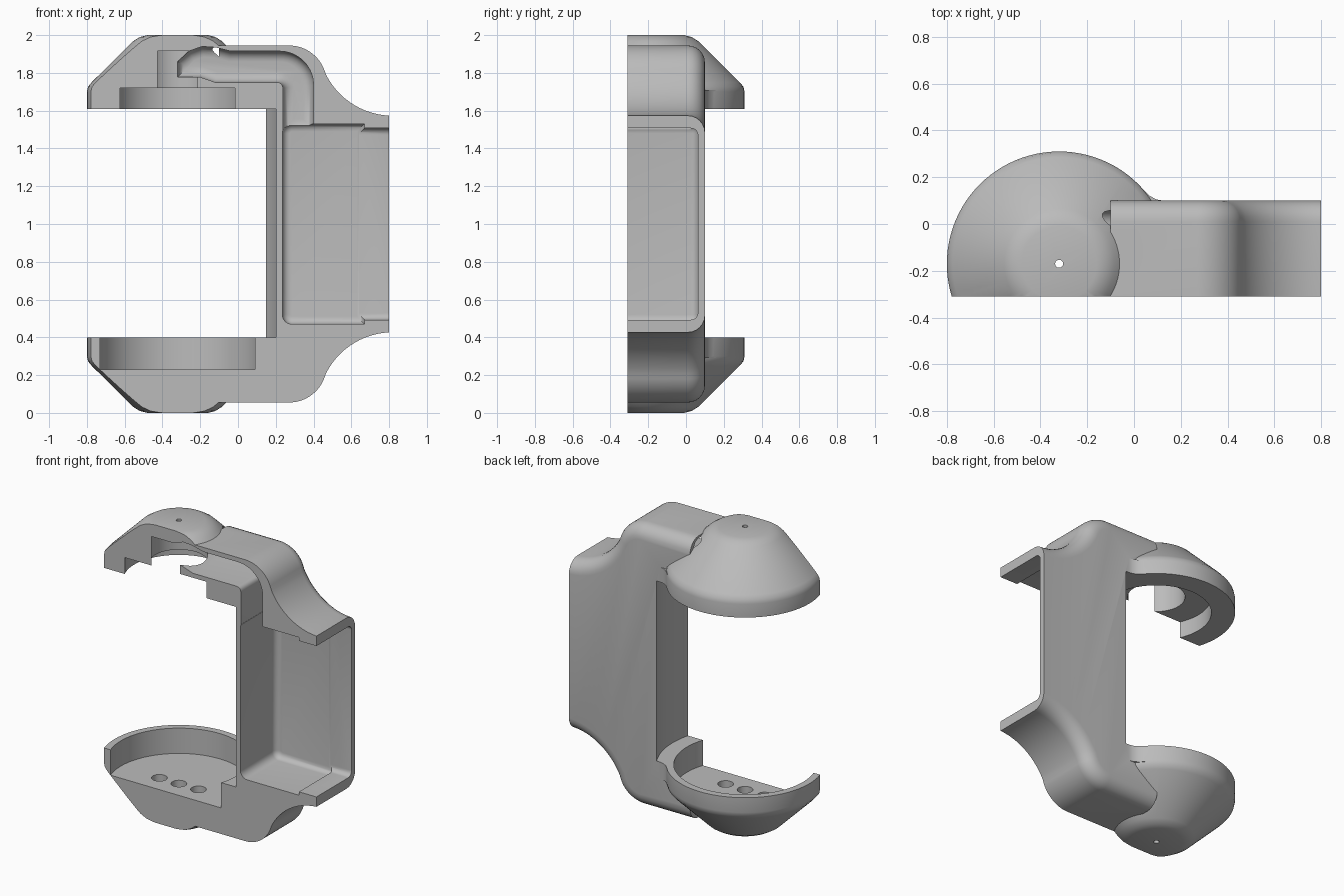
import bpy, bmesh
from math import sin, cos, pi, radians

if "Cube" in bpy.data.objects:
    bpy.data.objects.remove(bpy.data.objects["Cube"], do_unlink=True)

AXIS_X, AXIS_Y, CUT_Y = -0.32, -0.17, -0.31

grey = bpy.data.materials.new("plain grey")
grey.use_nodes = True
grey.diffuse_color = (0.5, 0.5, 0.5, 1)
grey.node_tree.nodes["Principled BSDF"].inputs["Base Color"].default_value = (0.5, 0.5, 0.5, 1)


def finish(name, bm):
    bmesh.ops.recalc_face_normals(bm, faces=bm.faces)
    mesh = bpy.data.meshes.new(name)
    bm.to_mesh(mesh)
    bm.free()
    mesh.materials.append(grey)
    ob = bpy.data.objects.new(name, mesh)
    bpy.context.collection.objects.link(ob)
    return ob


def arc(cx, cz, r, a0, a1, n=14):
    angles = [radians(a0 + (a1 - a0) * i / n) for i in range(n + 1)]
    return [(cx + r * cos(a), cz + r * sin(a)) for a in angles]


def prism(name, outline, back, bevel):
    """Extrude an x-z outline to the back and round its back rim."""
    bm = bmesh.new()
    face = bm.faces.new([bm.verts.new((x, CUT_Y - 0.1, z)) for x, z in outline])
    new = bmesh.ops.extrude_face_region(bm, geom=[face])["geom"]
    for v in new:
        if isinstance(v, bmesh.types.BMVert):
            v.co.y = back
    xs = [x for x, z in outline]
    rim = [e for e in bm.edges if all(v.co.y > back - 1e-4 for v in e.verts)
           and not any(all(abs(v.co.x - end) < 1e-4 for v in e.verts)
                       for end in (min(xs), max(xs)) if name == "frame")]
    bmesh.ops.recalc_face_normals(bm, faces=bm.faces)
    bmesh.ops.bevel(bm, geom=rim, offset=bevel, segments=6, profile=0.5,
                    affect='EDGES', clamp_overlap=False)
    return finish(name, bm)


def lathe(name, profile, x=AXIS_X, n=96):
    """Closed solid of revolution from (radius, z) points."""
    bm = bmesh.new()
    rings = [[bm.verts.new((x + r * cos(2 * pi * i / n), AXIS_Y + r * sin(2 * pi * i / n), z))
              for i in range(n)] for r, z in profile]
    for a, b in zip(rings, rings[1:]):
        for i in range(n):
            j = (i + 1) % n
            bm.faces.new((a[i], a[j], b[j], b[i]))
    bm.faces.new(rings[0])
    bm.faces.new(rings[-1])
    return finish(name, bm)


def drum(name, r, z0, z1, x=AXIS_X, n=96):
    return lathe(name, [(r, z0), (r, z1)], x, n)


def combine(target, other, operation):
    mod = target.modifiers.new("join", 'BOOLEAN')
    mod.operation, mod.object, mod.solver = operation, other, 'EXACT'
    bpy.ops.object.select_all(action='DESELECT')
    bpy.context.view_layer.objects.active = target
    target.select_set(True)
    bpy.ops.object.modifier_apply(modifier=mod.name)
    bpy.data.objects.remove(other, do_unlink=True)


# Upright frame: shoulders curve out then sweep into the mouth, mirrored about z = 1
shoulder = [(-0.1, 1.945)] + arc(0.27, 1.745, 0.2, 90, 22.2) \
    + arc(0.82, 1.97, 0.397, 202.2, 267.1)[1:]
frame = prism("frame", shoulder + [(x, 2 - z) for x, z in reversed(shoulder)], 0.1, 0.09)

# Conical end cups, with a small web beside the frame
cup = [(0.16, 0), (0.2, 0.01), (0.235, 0.032), (0.455, 0.25), (0.474, 0.273),
       (0.48, 0.3), (0.48, 0.45)]
for flip in (False, True):
    level = (lambda z: 2 - z) if flip else (lambda z: z)
    combine(frame, lathe("cup", [(r, level(z)) for r, z in cup]), 'UNION')
    bm = bmesh.new()
    web = [(0.0, 0.05), (0.03, 0.157), (0.065, 0.122), (0.095, 0.105), (0.14, 0.097), (0.14, 0.05)]
    face = bm.faces.new([bm.verts.new((x, y, level(0.29))) for x, y in web])
    for v in bmesh.ops.extrude_face_region(bm, geom=[face])["geom"]:
        if isinstance(v, bmesh.types.BMVert):
            v.co.z = level(0.44)
    combine(frame, finish("web", bm), 'UNION')

# Space between the cups
combine(frame, drum("clearance", 0.54, 0.4, 1.61), 'DIFFERENCE')

# Lower cup: round pocket, three floor holes, centre pinhole
combine(frame, drum("lower_pocket", 0.434, 0.23, 0.7), 'DIFFERENCE')
for step in (-1, 0, 1):
    combine(frame, drum("floor_hole", 0.048, 0.16, 0.3, AXIS_X + 0.145 * step, 32), 'DIFFERENCE')
combine(frame, drum("lower_pinhole", 0.017, -0.1, 0.2, n=24), 'DIFFERENCE')

# Upper cup: wide recess, narrow bore, centre pinhole
combine(frame, drum("upper_recess", 0.335, 1.5, 1.72), 'DIFFERENCE')
combine(frame, drum("upper_bore", 0.175, 1.6, 1.915), 'DIFFERENCE')
combine(frame, drum("upper_pinhole", 0.017, 1.85, 2.1, n=24), 'DIFFERENCE')

# Frame cavity with rounded corners, and its narrower mouth
corner = arc(0.285, 1.48, 0.05, 180, 90, 6) + [(0.67, 1.53)]
combine(frame, prism("cavity", corner + [(x, 2 - z) for x, z in reversed(corner)], 0.065, 0.04),
        'DIFFERENCE')
mouth = [(0.6, 1.507), (0.85, 1.507), (0.85, 0.493), (0.6, 0.493)]
combine(frame, prism("mouth", mouth, 0.063, 0.036), 'DIFFERENCE')

# Channel linking the bore and the cavity
channel = [(-0.32, 1.86), (-0.26, 1.915), (-0.19, 1.94), (-0.12, 1.935), (-0.04, 1.915)] \
    + arc(0.22, 1.735, 0.18, 90, 0, 10) \
    + [(0.4, 1.5), (0.238, 1.5)] + arc(0.208, 1.72, 0.03, 0, 90, 4) \
    + [(-0.12, 1.75), (-0.2, 1.778), (-0.32, 1.778)]
combine(frame, prism("channel", channel, 0.06, 0.055), 'DIFFERENCE')

# Flat front section
bm = bmesh.new()
bmesh.ops.create_cube(bm, size=4)
bmesh.ops.translate(bm, verts=bm.verts, vec=(0, CUT_Y - 2, 1))
combine(frame, finish("front_trim", bm), 'DIFFERENCE')

frame.name = "half_housing"
bpy.ops.object.select_all(action='DESELECT')
frame.select_set(True)
bpy.context.view_layer.objects.active = frame
bpy.ops.object.shade_smooth_by_angle(angle=radians(32))
